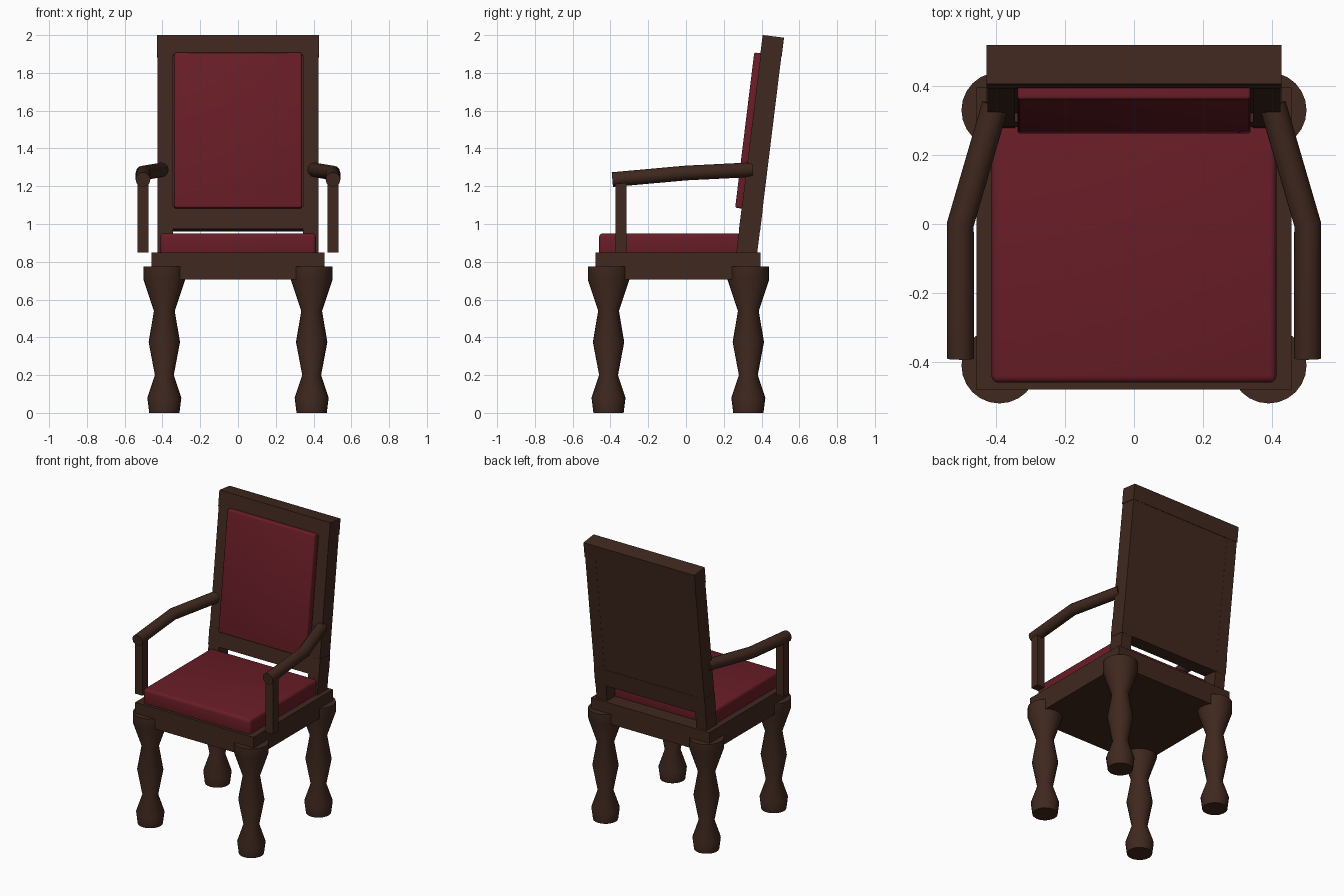
import bpy, bmesh
from math import radians, sin, cos, tau
from mathutils import Matrix

if "Cube" in bpy.data.objects:
    bpy.data.objects.remove(bpy.data.objects["Cube"])


def material(name, rgb):
    m = bpy.data.materials.new(name)
    m.diffuse_color = (*rgb, 1)
    m.use_nodes = True
    m.node_tree.nodes["Principled BSDF"].inputs["Base Color"].default_value = m.diffuse_color
    return m


WOOD = material("dark wood", (0.05, 0.021, 0.013))
RED = material("red upholstery", (0.14, 0.012, 0.02))


def finish(name, bm, mat, smooth=False):
    bmesh.ops.recalc_face_normals(bm, faces=bm.faces)
    me = bpy.data.meshes.new(name)
    bm.to_mesh(me)
    bm.free()
    me.materials.append(mat)
    ob = bpy.data.objects.new(name, me)
    bpy.context.collection.objects.link(ob)
    if smooth:
        bpy.ops.object.select_all(action='DESELECT')
        ob.select_set(True)
        bpy.context.view_layer.objects.active = ob
        bpy.ops.object.shade_smooth_by_angle(angle=radians(30))
    return ob


def box(name, lo, hi, mat, bevel=0.0, frame=Matrix()):
    """Box between two corners, optionally placed in a tilted frame."""
    bm = bmesh.new()
    size = [b - a for a, b in zip(lo, hi)]
    mid = [(a + b) / 2 for a, b in zip(lo, hi)]
    m = frame @ Matrix.Translation(mid) @ Matrix.Diagonal((*size, 1))
    bmesh.ops.create_cube(bm, size=1, matrix=m)
    if bevel:
        bmesh.ops.bevel(bm, geom=bm.edges[:], offset=bevel, segments=3,
                        profile=0.5, affect='EDGES')
    return finish(name, bm, mat, bool(bevel))


def lathe(name, profile, x, y, mat, sides=24):
    """Turned solid from (radius, height) pairs."""
    bm = bmesh.new()
    rings = [[bm.verts.new((x + r * cos(tau * i / sides), y + r * sin(tau * i / sides), z))
              for i in range(sides)] for r, z in profile]
    for a, b in zip(rings, rings[1:]):
        for i in range(sides):
            j = (i + 1) % sides
            bm.faces.new((a[i], a[j], b[j], b[i]))
    bm.faces.new(rings[0])
    bm.faces.new(rings[-1])
    return finish(name, bm, mat, True)


def rod(name, points, radius, mat):
    """Round bar following a polyline."""
    cu = bpy.data.curves.new(name, 'CURVE')
    cu.dimensions = '3D'
    cu.bevel_depth = radius
    cu.bevel_resolution = 4
    cu.use_fill_caps = True
    sp = cu.splines.new('POLY')
    sp.points.add(len(points) - 1)
    for p, co in zip(sp.points, points):
        p.co = (*co, 1)
    cu.materials.append(mat)
    ob = bpy.data.objects.new(name, cu)
    bpy.context.collection.objects.link(ob)
    return ob


# Seat frame and cushion
box("seat_frame", (-0.457, -0.48, 0.705), (0.457, 0.395, 0.85), WOOD)
box("seat_cushion", (-0.413, -0.46, 0.83), (0.413, 0.29, 0.95), RED, 0.02)

# Turned legs
LEG = [(0.08, 0), (0.09, 0.08), (0.05, 0.2), (0.083, 0.375),
       (0.055, 0.54), (0.11, 0.705), (0.11, 0.775)]
for side, sx in (("left", -1), ("right", 1)):
    for end, y in (("front", -0.41), ("back", 0.33)):
        lathe(f"{end}_{side}_leg", LEG, sx * 0.39, y, WOOD)

# Leaning back: local z runs up the back from the seat
lean = Matrix.Translation((0, 0.322, 0.85)) @ Matrix.Rotation(radians(-7), 4, 'X')
for side, sx in (("left", -1), ("right", 1)):
    a, b = sorted((sx * 0.345, sx * 0.425))
    box(f"back_{side}_post", (a, -0.055, -0.01), (b, 0.055, 1.13), WOOD, frame=lean)
box("back_top_rail", (-0.428, -0.057, 1.045), (0.428, 0.057, 1.152), WOOD, frame=lean)
box("back_lower_rail", (-0.427, -0.056, 0.118), (0.427, 0.056, 0.237), WOOD, frame=lean)
box("back_panel", (-0.35, -0.03, 0.2), (0.35, 0.054, 1.08), WOOD, frame=lean)
box("back_cushion", (-0.338, -0.09, 0.227), (0.338, -0.02, 1.055), RED, 0.01, frame=lean)

# Armrests and their uprights
for side, sx in (("left", -1), ("right", 1)):
    rod(f"{side}_armrest", [(sx * 0.503, -0.39, 1.235), (sx * 0.503, 0, 1.27),
                            (sx * 0.402, 0.345, 1.287)], 0.039, WOOD)
    a, b = sorted((sx * 0.474, sx * 0.532))
    box(f"{side}_arm_upright", (a, -0.374, 0.85), (b, -0.315, 1.23), WOOD)
